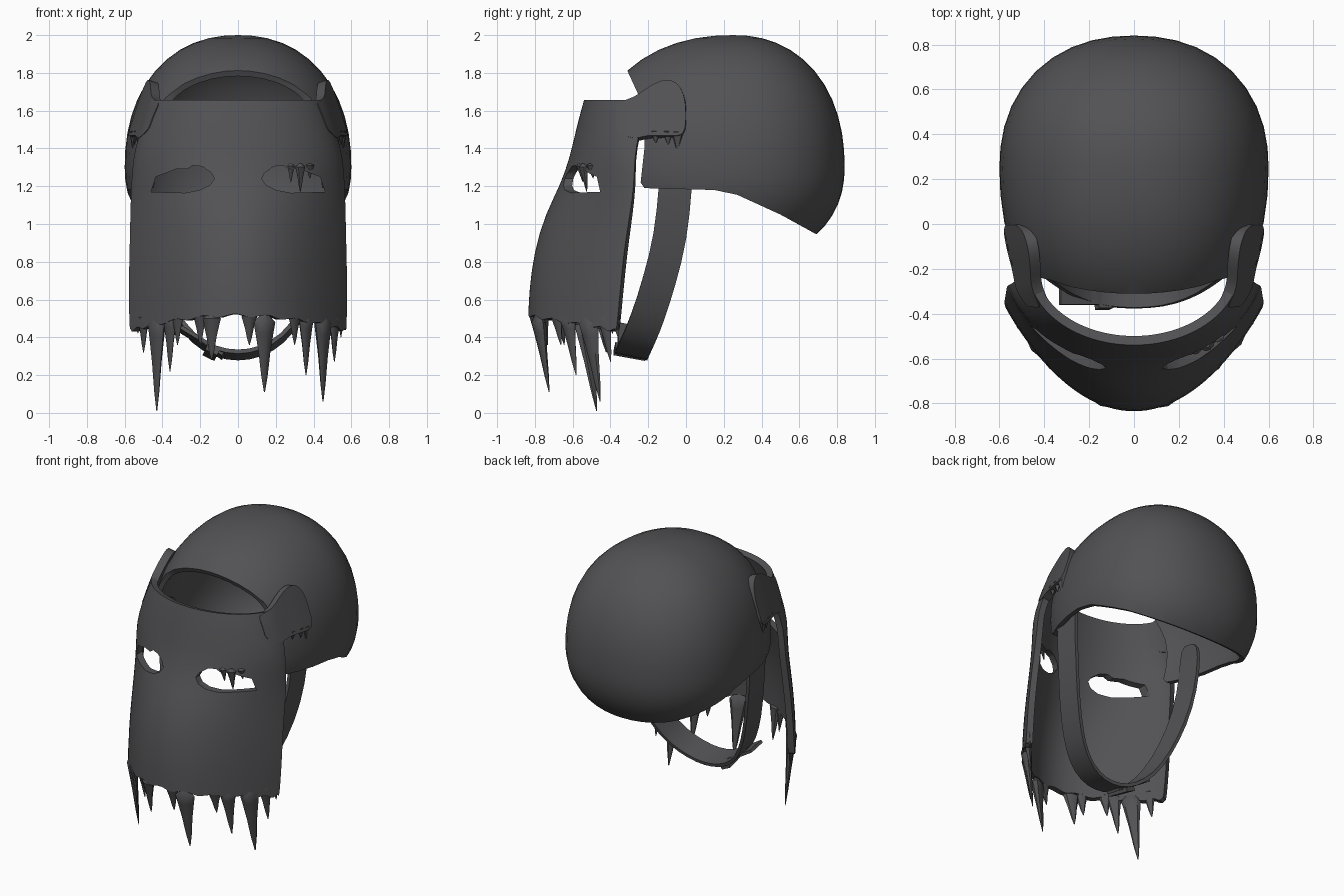
import bpy, bmesh, math
from mathutils import Vector

if "Cube" in bpy.data.objects:
    bpy.data.objects.remove(bpy.data.objects["Cube"])

dark = bpy.data.materials.new("dark_grey")
dark.diffuse_color = (0.085, 0.085, 0.09, 1)
dark.use_nodes = True
dark.node_tree.nodes["Principled BSDF"].inputs["Base Color"].default_value = dark.diffuse_color


def make(name, verts, faces):
    me = bpy.data.meshes.new(name)
    me.from_pydata(verts, [], faces)
    bm = bmesh.new()
    bm.from_mesh(me)
    bmesh.ops.recalc_face_normals(bm, faces=bm.faces)
    bm.to_mesh(me)
    bm.free()
    ob = bpy.data.objects.new(name, me)
    bpy.context.collection.objects.link(ob)
    return ob


def grid(name, rows):
    n = len(rows[0])
    faces = [(r * n + c, r * n + c + 1, (r + 1) * n + c + 1, (r + 1) * n + c)
             for r in range(len(rows) - 1) for c in range(n - 1)]
    return make(name, [p for row in rows for p in row], faces)


def prism(name, pts, axis, lo, hi):
    # outline extruded along x (points are y,z) or y (points are x,z)
    place = (lambda a, b, d: (d, a, b)) if axis == 'x' else (lambda a, b, d: (a, d, b))
    n = len(pts)
    verts = [place(a, b, d) for d in (lo, hi) for a, b in pts]
    faces = [tuple(range(n)), tuple(range(2 * n - 1, n - 1, -1))]
    faces += [(i, (i + 1) % n, n + (i + 1) % n, n + i) for i in range(n)]
    ob = make(name, verts, faces)
    ob.hide_render = True
    return ob


def finish(ob, subsurf=0, thick=0, offset=0, cutters=(), op='DIFFERENCE'):
    if subsurf:
        ob.modifiers.new("smooth", 'SUBSURF').levels = subsurf
    if thick:
        m = ob.modifiers.new("thickness", 'SOLIDIFY')
        m.thickness, m.offset = thick, offset
    for c in cutters:
        m = ob.modifiers.new("cut", 'BOOLEAN')
        m.operation, m.object, m.solver = op, c, 'EXACT'
    bpy.ops.object.select_all(action='DESELECT')
    ob.select_set(True)
    bpy.context.view_layer.objects.active = ob
    if ob.modifiers:
        bpy.ops.object.convert(target='MESH')
    for c in cutters:
        bpy.data.objects.remove(c)
    ob.data.materials.clear()
    ob.data.materials.append(dark)
    ob.select_set(True)
    bpy.context.view_layer.objects.active = ob
    bpy.ops.object.shade_smooth_by_angle(angle=math.radians(40))


# Helmet shell: rounded dome trimmed by its side outline
bm = bmesh.new()
bmesh.ops.create_uvsphere(bm, u_segments=40, v_segments=24, radius=1)
for v in bm.verts:
    d = v.co.copy()
    size = (0.6, 0.59 if d.y > 0 else 0.77, 0.7 if d.z > 0 else 0.5)
    k = sum(abs(c) ** 2.2 for c in d) ** (-1 / 2.2)
    v.co = Vector((d.x * k * size[0], 0.25 + d.y * k * size[1], 1.3 + d.z * k * size[2]))
me = bpy.data.meshes.new("helmet_shell")
bm.to_mesh(me)
bm.free()
shell = bpy.data.objects.new("helmet_shell", me)
bpy.context.collection.objects.link(shell)
outline = [(-0.31, 1.81), (-0.25, 1.68), (-0.22, 1.5), (-0.22, 1.4), (-0.24, 1.22), (-0.22, 1.19),
           (0.15, 1.18), (0.27, 1.155), (0.5, 1.05), (0.7, 0.94), (0.785, 1.06), (0.95, 1.1),
           (0.95, 2.1), (-0.32, 2.1)]
finish(shell, thick=0.03, offset=-1, cutters=[prism("shell_trim", outline, 'x', -0.9, 0.9)], op='INTERSECT')

# Face mask: curved sheet, parabolic at the hem and elliptical at the forehead
# each row is height, half width, front y, edge y, curve power
ROWS = [(0.48, .555, -.815, -.36, .95), (0.65, .56, -.81, -.34, .95), (0.85, .555, -.785, -.32, .95),
        (1.05, .55, -.725, -.29, .9), (1.2, .545, -.645, -.27, .75), (1.35, .535, -.595, -.27, .62),
        (1.46, .505, -.57, -.25, .56), (1.58, .47, -.54, -.22, .5), (1.65, .45, -.52, -.2, .5)]
N = 32
rows = []
for i, (z, w, f, b, q) in enumerate(ROWS):
    row = []
    for c in range(N + 1):
        s = math.sin((c / N - 0.5) * math.pi)
        dz = 0.035 - 0.08 * s * s + 0.018 * math.sin(c * 2.1) if i == 0 else 0
        row.append((w * s, f + (b - f) * (1 - max(0, 1 - s * s) ** q), z + dz))
    rows.append(row)
mask = grid("face_mask", rows)
eye = [(-0.46, 1.17), (-0.435, 1.25), (-0.38, 1.27), (-0.33, 1.29), (-0.27, 1.29), (-0.24, 1.31),
       (-0.19, 1.305), (-0.14, 1.27), (-0.125, 1.24), (-0.15, 1.205), (-0.2, 1.18), (-0.28, 1.165)]
cuts = [prism("eye_cutter", [(x * k, z) for x, z in eye], 'y', -1, -0.34) for k in (1, -1)]
finish(mask, subsurf=1, thick=0.042, cutters=cuts)


def mask_x(y, z):
    # half width of the mask sheet at a depth and height
    for lo, hi in zip(ROWS, ROWS[1:]):
        if z <= hi[0] or hi is ROWS[-1]:
            t = min(1, (z - lo[0]) / (hi[0] - lo[0]))
            w, f, b, q = (a + (c - a) * t for a, c in zip(lo[1:], hi[1:]))
            k = min(1, max(0, (y - f) / (b - f)))
            return w * math.sqrt(1 - (1 - k) ** (1 / q))


# Icicles: tapered drips hanging from a point
def icicle(name, x, y, top, tip, r, lean=0.0, turn=0.0, flat=0.65):
    S, verts, faces = 8, [], []
    prof = [(0, .3), (.12, 1.2), (.25, 1), (.5, .65), (.8, .35), (1, .06)]
    for t, k in prof:
        for j in range(S):
            a = 2 * math.pi * j / S
            u, v = r * k * math.cos(a), r * k * flat * math.sin(a)
            verts.append((x + u * math.cos(turn) - v * math.sin(turn),
                          y + lean * t + u * math.sin(turn) + v * math.cos(turn),
                          top + (tip - top) * t))
    for i in range(len(prof) - 1):
        faces += [(i * S + j, i * S + (j + 1) % S, (i + 1) * S + (j + 1) % S, (i + 1) * S + j)
                  for j in range(S)]
    faces += [tuple(range(S)), tuple(range(len(verts) - S, len(verts)))]
    finish(make(name, verts, faces))


HEM = [(-.53, .42, .03), (-.5, .32, .038), (-.43, .01, .053), (-.36, .22, .04), (-.32, .36, .035),
       (-.2, .36, .035), (-.14, .28, .045), (.06, .36, .035), (.14, .11, .052), (.3, .36, .035),
       (.36, .2, .043), (.45, .06, .053), (.51, .27, .038), (.545, .4, .025)]
for x, tip, r in HEM:
    y = -.815 + .455 * (1 - (1 - (x / .555) ** 2) ** .95)
    icicle("hem_icicle", x, y, 0.53, tip, r, 0.15 * (0.53 - tip), math.atan(3 * x), 0.55)
for x, y, tip, r in [(.33, -.545, 1.17, .026), (.28, -.565, 1.22, .02), (.38, -.51, 1.24, .022)]:
    icicle("eye_icicle", x, y, 1.32, tip, r, 0.02, 0.6)


# Temple arms that flow from the mask onto the helmet; stations are y, bottom z, top z
def arm_x(y, z):
    if y < -.28:
        return mask_x(y, z)
    return .56 - .32 * (z - 1.42) + (.27 if y < -.1 else .15) * (y + .1)


ARM = [(-.36, 1.49, 1.635), (-.3, 1.45, 1.65), (-.25, 1.445, 1.675), (-.2, 1.465, 1.715),
       (-.13, 1.46, 1.755), (-.07, 1.46, 1.76), (-.02, 1.46, 1.72), (0, 1.5, 1.64)]
for side in (-1, 1):
    arm = []
    for y, lo, hi in ARM:
        zs = [lo + (hi - lo) * k / 5 for k in range(6)]
        arm.append([(side * arm_x(y, z), y, z) for z in zs])
    finish(grid("temple_arm", arm), subsurf=1, thick=0.05)
    for y, tip, r in [(-.045, 1.385, .03), (-.095, 1.42, .026), (-.16, 1.43, .026)]:
        icicle("arm_icicle", side * arm_x(y, 1.46), y, 1.5, tip, r, 0, math.pi / 2, 0.6)

# Chin strap: one band from temple to temple under the chin
HALF = [(.12, -.285, .32), (.24, -.25, .39), (.33, -.2, .51), (.41, -.14, .7), (.47, -.08, .93),
        (.505, -.055, 1.2), (.5, -.045, 1.4)]
path = [(-x, y, z) for x, y, z in HALF[::-1]] + [(0, -.29, .3)] + HALF
band = [[(x, y + k * .086, z - k * .018) for k in (-1, 0, 1)] for x, y, z in path]
finish(grid("chin_strap", band), subsurf=1, thick=0.022)

# Loose strap end and buckle
tail = [(-.33, -.3, .46), (-.24, -.3, .405), (-.15, -.3, .35), (-.08, -.3, .3)]
finish(grid("strap_end", [[(x, y + k * .06, z - k * .012) for k in (-1, 0, 1)] for x, y, z in tail]),
       thick=0.02)
bpy.ops.mesh.primitive_cube_add(size=1, location=(-.14, -.295, .325), rotation=(-.2, .45, 0))
buckle = bpy.context.object
buckle.name = "buckle"
buckle.scale = (.07, .17, .045)
finish(buckle)
